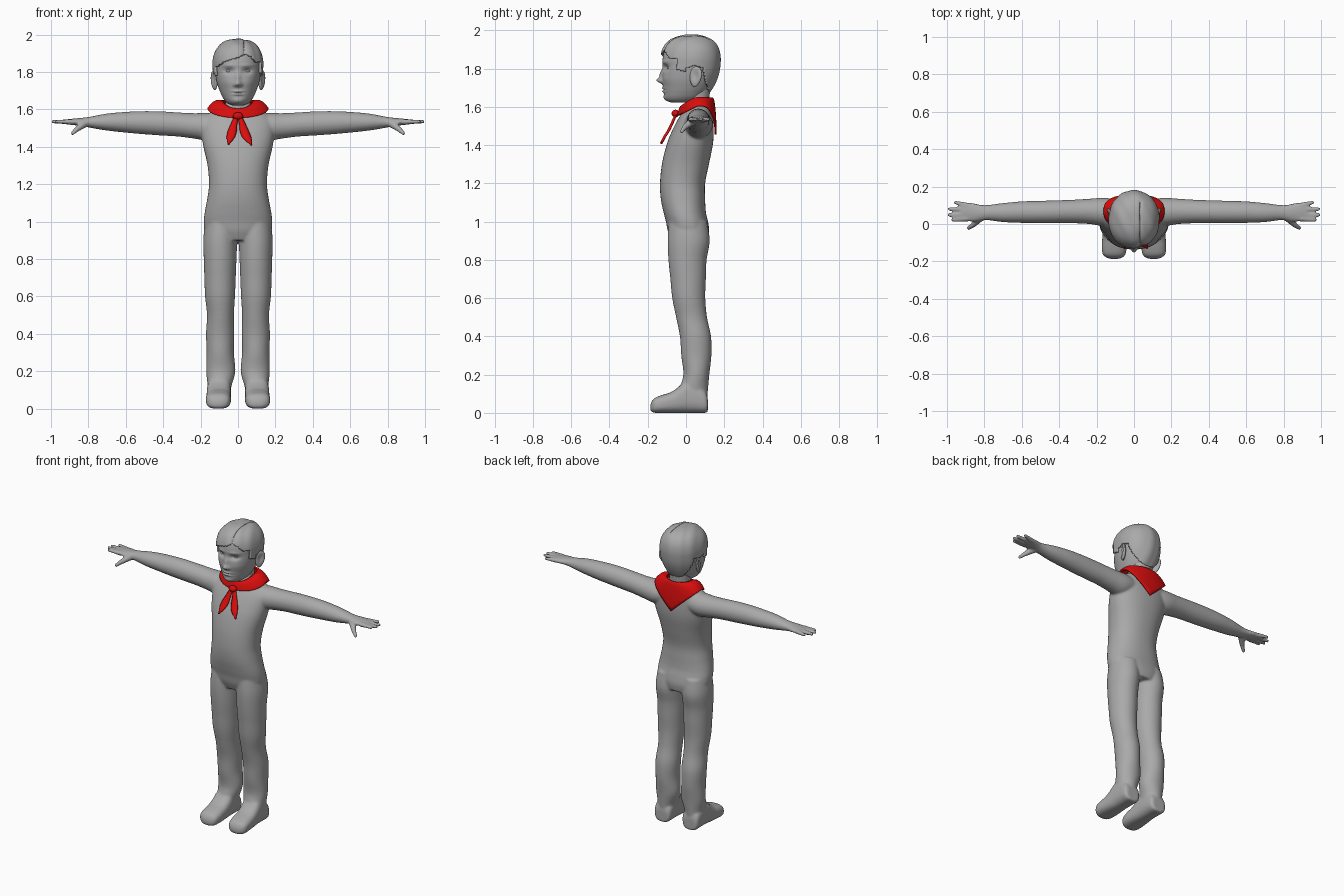
import bpy, bmesh, math
from mathutils import Vector, Matrix

if "Cube" in bpy.data.objects:
    bpy.data.objects.remove(bpy.data.objects["Cube"])


def material(name, rgb):
    m = bpy.data.materials.new(name)
    m.diffuse_color = (*rgb, 1)
    m.use_nodes = True
    m.node_tree.nodes["Principled BSDF"].inputs["Base Color"].default_value = m.diffuse_color
    return m


GREY = material("plain grey", (0.40, 0.40, 0.40))
RED = material("scarf red", (0.70, 0.004, 0.004))


def finish(bm, name, mat, smooth=True):
    bmesh.ops.recalc_face_normals(bm, faces=bm.faces[:])
    me = bpy.data.meshes.new(name)
    bm.to_mesh(me)
    bm.free()
    me.materials.append(mat)
    for p in me.polygons:
        p.use_smooth = smooth
    ob = bpy.data.objects.new(name, me)
    bpy.context.collection.objects.link(ob)
    return ob


def spline(rows, t):
    """Catmull-Rom sample of a list of equal-length rows, t in 0..1."""
    n = len(rows) - 1
    i = min(int(t * n), n - 1)
    f = t * n - i
    a, b, c, d = (rows[max(0, min(n, k))] for k in (i - 1, i, i + 1, i + 2))
    return [0.5 * (2 * q + (r - p) * f + (2 * p - 5 * q + 4 * r - s) * f * f
                   + (3 * q - p - 3 * r + s) * f ** 3) for p, q, r, s in zip(a, b, c, d)]


def loft(bm, rows, axis, steps=40, seg=32, power=2.0):
    """Closed loft; each row is (position on axis, u0, u1, v0, v1)."""
    rings = []
    for k in range(steps + 1):
        p, u0, u1, v0, v1 = spline(rows, k / steps)
        ring = []
        for j in range(seg):
            a = 2 * math.pi * j / seg
            c, s = math.cos(a), math.sin(a)
            u = (u0 + u1) / 2 + (u1 - u0) / 2 * math.copysign(abs(c) ** (2 / power), c)
            v = (v0 + v1) / 2 + (v1 - v0) / 2 * math.copysign(abs(s) ** (2 / power), s)
            ring.append(bm.verts.new({"x": (p, u, v), "y": (u, p, v), "z": (u, v, p)}[axis]))
        rings.append(ring)
    for a, b in zip(rings, rings[1:]):
        for j in range(seg):
            bm.faces.new((a[j], a[(j + 1) % seg], b[(j + 1) % seg], b[j]))
    bm.faces.new(rings[0])
    bm.faces.new(rings[-1])


def ball(bm, center, radii, rot=None):
    mat = Matrix.Translation(center) @ (rot or Matrix()) @ Matrix.Diagonal((*radii, 1))
    return bmesh.ops.create_uvsphere(bm, u_segments=24, v_segments=16, radius=1, matrix=mat)["verts"]


def finger(bm, a, b, r0, r1):
    a, b = Vector(a), Vector(b)
    rot = (b - a).to_track_quat("Z", "Y").to_matrix().to_4x4()
    bmesh.ops.create_cone(bm, cap_ends=True, segments=16, radius1=r0, radius2=r1,
                          depth=(b - a).length, matrix=Matrix.Translation((a + b) / 2) @ rot)
    ball(bm, a, (r0,) * 3)
    ball(bm, b, (r1,) * 3)


# ---- body: torso, neck, legs, shoes, arms and hands fused into one skin
bm = bmesh.new()
torso = [(0.90, .12, -.075, .115), (0.95, .175, -.095, .122), (1.0, .183, -.105, .115),
         (1.05, .178, -.118, .104), (1.12, .165, -.132, .10), (1.2, .155, -.136, .10),
         (1.3, .163, -.126, .12), (1.4, .185, -.102, .14), (1.47, .195, -.075, .145),
         (1.53, .195, -.045, .142), (1.57, .165, -.02, .135), (1.60, .12, .0, .125),
         (1.62, .075, .005, .12)]
loft(bm, [(z, -w, w, f, b) for z, w, f, b in torso], "z", 60, 40, 2.25)
loft(bm, [(1.5, -.07, .07, .0, .125), (1.6, -.066, .066, .0, .12), (1.72, -.068, .068, -.01, .13)], "z")
leg = [(.06, .045, .158, -.03, .11), (.12, .035, .162, -.035, .115), (.2, .014, .17, -.014, .122),
       (.3, .022, .168, -.025, .133), (.4, .02, .171, -.032, .131), (.5, .022, .166, -.052, .11),
       (.6, .016, .176, -.072, .101), (.7, .012, .18, -.082, .104), (.8, .008, .183, -.092, .108),
       (.9, .004, .186, -.096, .124), (1.0, .0, .175, -.09, .11)]
shoe = [(.114, .06, .145, .004, .08), (.10, .045, .16, .0, .12), (.05, .04, .164, .0, .16),
        (.0, .038, .166, .0, .17), (-.04, .038, .168, .0, .135), (-.08, .038, .17, .0, .108),
        (-.12, .038, .172, .0, .095), (-.16, .045, .168, .0, .08), (-.178, .06, .15, .004, .062),
        (-.187, .085, .125, .015, .04)]
arm = [(.08, -.0, .13, 1.46, 1.57), (.16, -.01, .14, 1.435, 1.58), (.24, .0, .135, 1.445, 1.58),
       (.32, .004, .13, 1.455, 1.584), (.4, .004, .127, 1.46, 1.589), (.5, .004, .124, 1.467, 1.591),
       (.6, .006, .121, 1.476, 1.587), (.7, .01, .112, 1.487, 1.578), (.78, .02, .102, 1.5, 1.563),
       (.82, .017, .103, 1.508, 1.557), (.86, .012, .112, 1.514, 1.553), (.9, .016, .114, 1.518, 1.549),
       (.925, .03, .105, 1.524, 1.546)]


def mirrored(row, s):
    return (row[0], *sorted((s * row[1], s * row[2])), row[3], row[4])


for s in (-1, 1):
    loft(bm, [mirrored(r, s) for r in leg], "z", 50)
    loft(bm, [mirrored(r, s) for r in shoe], "y", 40, 36, 2.7)
    loft(bm, [(s * r[0], *r[1:]) for r in arm], "x", 50)
    for y0, x1, y1 in ((.027, .968, .022), (.052, .988, .048), (.078, .987, .08), (.1, .955, .115)):
        finger(bm, (s * .89, y0, 1.533), (s * x1, y1, 1.535), .0145, .0105)
    finger(bm, (s * .82, .035, 1.525), (s * .86, -.005, 1.495), .022, .015)
    finger(bm, (s * .86, -.005, 1.495), (s * .885, -.022, 1.472), .0145, .011)
body = finish(bm, "body", GREY)
rm = body.modifiers.new("fuse", "REMESH")
rm.mode, rm.voxel_size, rm.use_smooth_shade = "VOXEL", 0.0065, True
sm = body.modifiers.new("soften", "SMOOTH")
sm.factor, sm.iterations = 0.5, 7

# ---- head
skull = [(1.622, .03, -.075, .03), (1.632, .055, -.10, .06), (1.65, .073, -.112, .09),
         (1.675, .087, -.116, .11), (1.70, .098, -.119, .128), (1.74, .112, -.123, .148),
         (1.78, .12, -.124, .161), (1.82, .123, -.122, .167), (1.86, .123, -.121, .168),
         (1.90, .114, -.11, .16), (1.932, .095, -.087, .14), (1.953, .066, -.052, .107),
         (1.963, .035, -.015, .07), (1.965, .006, .02, .03)]
skull_rows = [(z, -w, w, f, b) for z, w, f, b in skull]


def push(bm, center, radii, offset):
    """Soft sculpt stroke on the front of the face."""
    for v in bm.verts:
        if v.co.y < 0.02:
            d = ((v.co.x - center[0]) / radii[0]) ** 2 + ((v.co.z - center[1]) / radii[1]) ** 2
            v.co.y += offset * math.exp(-d)


bm = bmesh.new()
loft(bm, skull_rows, "z", 90, 96, 2.1)
push(bm, (0, 1.737), (.017, .014), -.026)     # nose tip
push(bm, (0, 1.765), (.012, .028), -.014)     # nose bridge
push(bm, (0, 1.697), (.028, .006), -.008)     # upper lip
push(bm, (0, 1.681), (.024, .006), -.008)     # lower lip
push(bm, (0, 1.689), (.03, .0035), .006)      # mouth line
push(bm, (0, 1.645), (.03, .014), -.006)      # chin
for s in (-1, 1):
    push(bm, (s * .048, 1.805), (.027, .015), .018)    # eye socket
    push(bm, (s * .05, 1.835), (.035, .009), -.005)    # brow
    push(bm, (s * .017, 1.731), (.008, .008), -.008)   # nostril wing
    push(bm, (s * .06, 1.745), (.03, .025), -.004)     # cheek
finish(bm, "head", GREY)

# ---- eyes and ears
for s, side in ((-1, "right"), (1, "left")):
    bm = bmesh.new()
    ball(bm, (s * .047, -.081, 1.805), (.021, .019, .011))
    finish(bm, side + "_eye", GREY)
    bm = bmesh.new()
    turn = Matrix.Rotation(-s * .45, 4, "Z") @ Matrix.Rotation(-.15, 4, "X")
    for v in ball(bm, (0, 0, 0), (.014, .034, .054)):
        r = math.hypot(v.co.y / .034, (v.co.z - .006) / .054)
        if v.co.x * s > 0:
            v.co.x -= s * .013 * math.exp(-(r / .55) ** 2)     # hollow
        v.co.y *= 1 + v.co.z * 4                                # narrow lobe
        v.co = turn @ v.co + Vector((s * .127, .05, 1.757))
    finish(bm, side + "_ear", GREY)


# ---- hair cap, cut along a swept hairline and parted off centre
def hairline(x, y):
    jag = .006 * math.sin(70 * y + 40 * x)
    if y < -.045:
        return 1.895 - (abs(x - .03) * .45 if x < .03 else (x - .03) * .6) + jag
    if y < .0:
        return 1.79 + jag
    if y < .085:
        return 1.81 + jag
    return max(1.665, 1.80 - (y - .085) * 4) + jag


bm = bmesh.new()
loft(bm, skull_rows, "z", 90, 96, 2.1)
gone = [f for f in bm.faces
        if f.calc_center_median().z < hairline(*f.calc_center_median().xy)]
bmesh.ops.delete(bm, geom=gone, context="FACES")
for v in bm.verts:
    out = (v.co - Vector((0, .025, 1.80))).normalized()
    part = math.exp(-((v.co.x - .03 - .1 * (v.co.y - .02) ** 2) / .007) ** 2)
    lock = .0015 * math.sin(v.co.x * 90 + v.co.y * 45)
    v.co += out * (lock - (.006 * part if v.co.z > 1.88 and v.co.y < .12 else 0))
hair = finish(bm, "hair", GREY)
sol = hair.modifiers.new("thickness", "SOLIDIFY")
sol.thickness, sol.offset = 0.012, 1


# ---- scarf: collar with a pointed back flap
bm = bmesh.new()
seg, steps, grid = 64, 10, []
for j in range(seg):
    a = 2 * math.pi * j / seg
    sx, front = math.sin(a), math.cos(a)
    inner = Vector((.082 * sx, .06 - .078 * front, 1.648 - .045 * max(front, 0) ** 1.5))
    ox = .163 * sx
    if front > 0:
        outer = Vector((ox, .06 - .105 * front, 1.605 - .05 * front))
    else:
        outer = Vector((ox, .06 + .1 * abs(front) ** .6, 1.605 - .15 * (1 - abs(sx))))
    col = []
    for k in range(steps + 1):
        t = k / steps
        h = math.sin(t * math.pi / 2)
        p = inner.lerp(outer, h)
        p.z = inner.z + (outer.z - inner.z) * t ** 1.8 + .006 * math.sin(t * math.pi * 2)
        col.append(bm.verts.new(p))
    grid.append(col)
for j in range(seg):
    a, b = grid[j], grid[(j + 1) % seg]
    for k in range(steps):
        bm.faces.new((a[k], a[k + 1], b[k + 1], b[k]))
collar = finish(bm, "scarf_collar", RED)
collar.modifiers.new("thickness", "SOLIDIFY").thickness = 0.01

# ---- scarf knot and two hanging tails
bm = bmesh.new()
ball(bm, (0, -.055, 1.565), (.027, .02, .02))
finish(bm, "scarf_knot", RED)
tails = {"right": [(-.008, -.058, 1.565, .012), (-.022, -.078, 1.52, .018), (-.033, -.1, 1.475, .025),
                   (-.042, -.122, 1.44, .018), (-.052, -.135, 1.412, .002)],
         "left": [(.008, -.058, 1.565, .012), (.024, -.078, 1.52, .018), (.037, -.1, 1.475, .025),
                  (.053, -.122, 1.44, .021), (.072, -.135, 1.408, .002)]}
for side, path in tails.items():
    bm = bmesh.new()
    rows = []
    for k in range(17):
        x, y, z, w = spline(path, k / 16)
        rows.append([bm.verts.new((x + w * u, y + .008 * u * u, z)) for u in (-1, -.5, 0, .5, 1)])
    for a, b in zip(rows, rows[1:]):
        for i in range(4):
            bm.faces.new((a[i], a[i + 1], b[i + 1], b[i]))
    tail = finish(bm, side + "_scarf_tail", RED)
    tail.modifiers.new("thickness", "SOLIDIFY").thickness = 0.008
